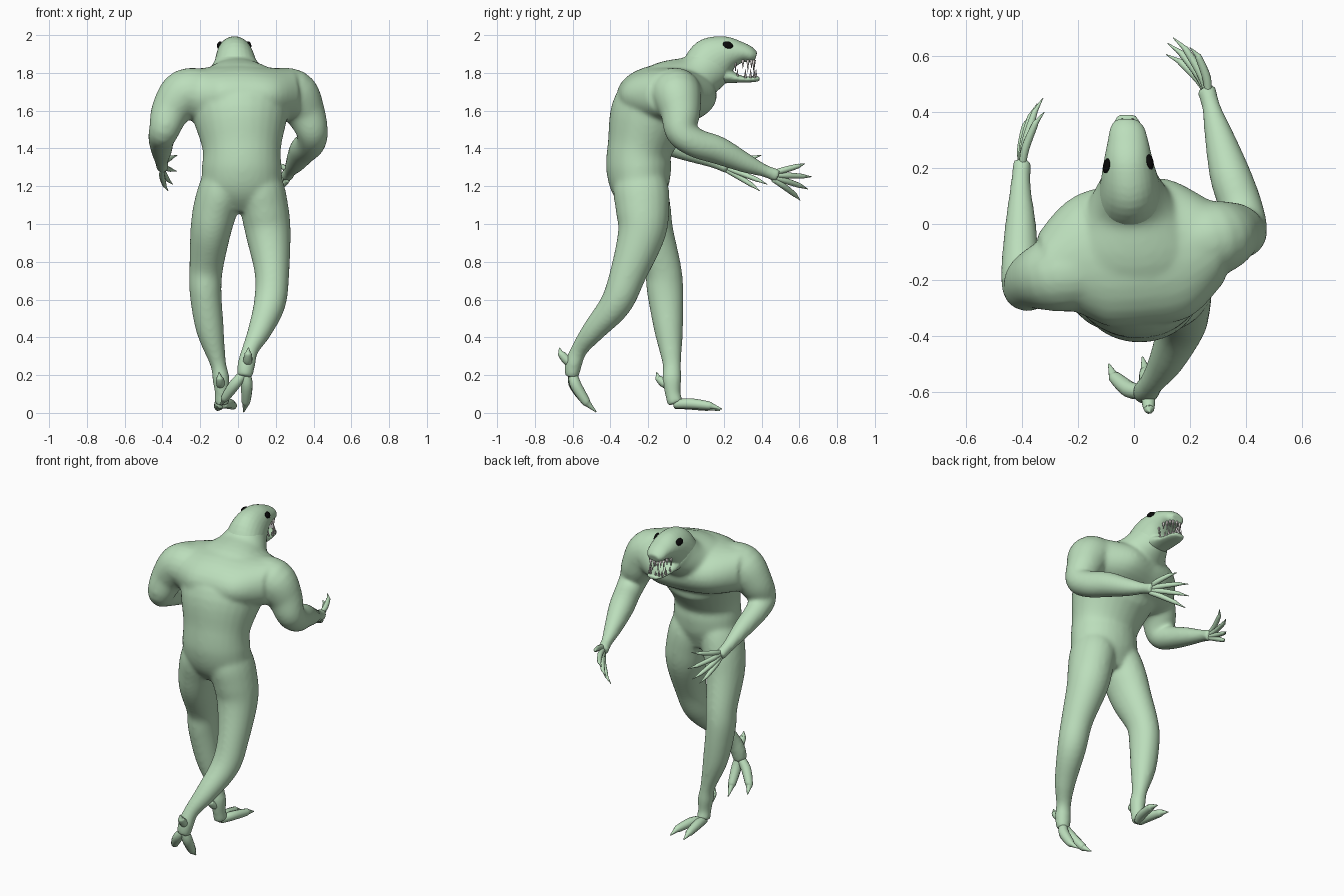
import bpy, bmesh, math
from mathutils import Vector, Matrix


def material(name, rgb):
    m = bpy.data.materials.new(name)
    m.diffuse_color = (*rgb, 1)
    return m


SKIN = material("pale green skin", (0.50, 0.73, 0.50))
BLACK = material("black eye", (0.003, 0.003, 0.003))
IVORY = material("ivory teeth", (0.70, 0.66, 0.64))


def spline(pts, steps):
    """Catmull-Rom through points of any dimension."""
    out, n = [], len(pts)
    for i in range(n - 1):
        p = [pts[max(0, min(n - 1, i + k))] for k in (-1, 0, 1, 2)]
        for s in range(steps):
            t = s / steps
            out.append([0.5 * (2 * b + (c - a) * t + (2 * a - 5 * b + 4 * c - d) * t * t
                               + (3 * b - a - 3 * c + d) * t ** 3) for a, b, c, d in zip(*p)])
    return out + [list(pts[-1])]


def loft(bm, pts, ref=(1, 0, 0), sides=20, steps=5):
    """Tube through (x, y, z, side radius, other radius) sections."""
    path = spline([p if len(p) == 5 else (*p, p[3]) for p in pts], steps)
    cs = [Vector(p[:3]) for p in path]
    rings = []
    for i, p in enumerate(path):
        t = (cs[min(i + 1, len(cs) - 1)] - cs[max(i - 1, 0)]).normalized()
        u = Vector(ref)
        u = (u - t * u.dot(t)).normalized()
        v = t.cross(u)
        rings.append([bm.verts.new(cs[i] + u * p[3] * math.cos(a) + v * p[4] * math.sin(a))
                      for a in (2 * math.pi * k / sides for k in range(sides))])
    for r, q in zip(rings, rings[1:]):
        for k in range(sides):
            j = (k + 1) % sides
            bm.faces.new((r[k], r[j], q[j], q[k]))
    bm.faces.new(rings[0][::-1])
    bm.faces.new(rings[-1])


def finish(bm, name, mat):
    bmesh.ops.recalc_face_normals(bm, faces=bm.faces)
    me = bpy.data.meshes.new(name)
    bm.to_mesh(me)
    bm.free()
    me.materials.append(mat)
    for f in me.polygons:
        f.use_smooth = True
    ob = bpy.data.objects.new(name, me)
    bpy.context.collection.objects.link(ob)
    return ob


def fuse(ob, voxel, passes):
    rm = ob.modifiers.new("fuse", 'REMESH')
    rm.mode, rm.voxel_size, rm.use_smooth_shade = 'VOXEL', voxel, True
    sm = ob.modifiers.new("soften", 'SMOOTH')
    sm.factor, sm.iterations = .5, passes


# Trunk and limbs fused into one smooth skin
bm = bmesh.new()
loft(bm, [(.015, -.22, 1.08, .13, .09), (.02, -.24, 1.18, .205, .15), (.02, -.25, 1.29, .212, .172),
          (.02, -.245, 1.4, .208, .172), (.012, -.185, 1.58, .255, .215), (0, -.09, 1.69, .27, .18),
          (-.01, .05, 1.77, .17, .13), (-.015, .13, 1.84, .115, .125), (-.018, .17, 1.87, .10, .115)], sides=28)
# Shoulder girdle, twisted with the right side forward
loft(bm, [(-.31, -.165, 1.69, .13, .125), (-.16, -.125, 1.68, .235, .15), (0, -.11, 1.68, .255, .165),
          (.16, -.085, 1.68, .25, .15), (.30, -.06, 1.69, .145, .13)], ref=(0, 1, 0), sides=28)
ARMS = {
    1: [(.18, -.07, 1.68, .14), (.29, -.05, 1.685, .135), (.355, -.03, 1.59, .108),
        (.392, -.025, 1.49, .085), (.385, .05, 1.43, .078), (.345, .17, 1.39, .075),
        (.305, .31, 1.325, .054), (.275, .42, 1.28, .034), (.258, .485, 1.255, .038)],
    -1: [(-.18, -.17, 1.68, .14), (-.28, -.18, 1.685, .135), (-.355, -.2, 1.6, .106),
         (-.39, -.225, 1.5, .083), (-.405, -.15, 1.45, .07), (-.405, 0, 1.39, .056),
         (-.405, .15, 1.33, .036), (-.398, .225, 1.298, .036)]}
for s, pts in ARMS.items():
    loft(bm, pts, ref=(s, 0, 1))
# Front (planted) leg, then trailing leg
loft(bm, [(-.05, -.25, 1.34, .09, .10), (-.085, -.24, 1.2, .118, .14), (-.12, -.22, 1.08, .118, .14),
          (-.145, -.195, .96, .108, .13), (-.168, -.125, .77, .09, .10), (-.172, -.11, .64, .085, .097),
          (-.148, -.092, .44, .074, .077), (-.105, -.075, .26, .043, .05), (-.09, -.075, .18, .046, .052),
          (-.085, -.07, .10, .038, .042), (-.085, -.055, .05, .044, .045)])
loft(bm, [(.07, -.25, 1.34, .10, .10), (.11, -.24, 1.2, .13, .145), (.14, -.23, 1.08, .128, .143),
          (.16, -.235, .95, .12, .127), (.18, -.305, .74, .092, .098),
          (.168, -.37, .58, .085, .085), (.115, -.49, .435, .064, .062), (.065, -.565, .335, .045, .045),
          (.045, -.595, .26, .048, .046), (.035, -.605, .19, .042, .038)])
fuse(finish(bm, "body", SKIN), .01, 18)

# Head and jaw, sunk into the neck
bm = bmesh.new()
loft(bm, [(-.01, .05, 1.775, .13, .105), (-.015, .135, 1.858, .108, .13), (-.02, .215, 1.90, .09, .098),
          (-.022, .295, 1.907, .073, .056), (-.025, .345, 1.893, .06, .04),
          (-.025, .37, 1.885, .04, .025)], sides=28)
loft(bm, [(-.015, .13, 1.80, .085, .06), (-.02, .21, 1.785, .075, .042), (-.022, .29, 1.767, .062, .019),
          (-.025, .36, 1.767, .05, .016), (-.025, .39, 1.77, .03, .012)])
fuse(finish(bm, "head", SKIN), .007, 5)


# Clawed digits: fleshy tubes ending in a narrow claw
def digit(bm, a, b, r, bow=(0, 0, 0)):
    a, b, w = Vector(a), Vector(b), Vector(bow)
    pts = [(*a, r * .8), (*(a.lerp(b, .3) + w), r), (*(a.lerp(b, .7) + w), r * .8),
           (*(a.lerp(b, .8) + w * .8), r * .55), (*b, r * .1)]
    loft(bm, pts, ref=(1, 0, .3), sides=10, steps=4)


bm = bmesh.new()
for k, tip in enumerate([(.20, .63, 1.32), (.14, .665, 1.25), (.12, .645, 1.185), (.115, .605, 1.125)]):
    digit(bm, (.265, .46, 1.272 - .012 * k), tip, .016, (.014, .01, 0))
finish(bm, "right_fingers", SKIN)

bm = bmesh.new()
for k, tip in enumerate([(-.32, .40, 1.365), (-.325, .45, 1.28), (-.345, .43, 1.21), (-.37, .39, 1.175)]):
    digit(bm, (-.4, .2, 1.316 - .008 * k), tip, .015, (-.012, .01, 0))
finish(bm, "left_fingers", SKIN)

bm = bmesh.new()
digit(bm, (-.09, -.06, .045), (-.11, .18, .012), .029, (0, 0, .012))
digit(bm, (-.08, -.06, .045), (-.02, .19, .02), .028, (.01, 0, .012))
digit(bm, (-.09, -.075, .15), (-.10, -.155, .215), .024, (0, -.012, -.015))
finish(bm, "front_foot_toes", SKIN)

bm = bmesh.new()
digit(bm, (.035, -.60, .21), (-.09, -.50, .04), .03, (-.012, -.022, -.005))
digit(bm, (.04, -.60, .21), (.03, -.475, .005), .031, (.01, -.022, 0))
digit(bm, (.05, -.59, .26), (.055, -.67, .345), .025, (0, -.012, -.01))
finish(bm, "rear_foot_toes", SKIN)

# Teeth: cones in a U round each jaw
bm = bmesh.new()
for z, drop, n, push in ((1.868, -.065, 11, 0), (1.772, .05, 10, .01)):
    for i in range(n):
        a = math.pi * i / (n - 1)
        x = -.024 + .052 * math.copysign(abs(math.cos(a)) ** .6, math.cos(a))
        y = .262 + push + .1 * math.sin(a) ** .8
        h = abs(drop) * (1 if i % 2 == 0 else .7)
        rot = Matrix.Rotation(math.pi if drop < 0 else 0, 4, 'X')
        bmesh.ops.create_cone(bm, segments=8, radius1=.008, radius2=.0005, depth=h, cap_ends=True,
                              matrix=Matrix.Translation((x, y, z + math.copysign(h / 2, drop))) @ rot)
finish(bm, "teeth", IVORY)

# Eyes: flattened dark ovals on the sides of the head
bm = bmesh.new()
for x, y, s in ((-.098, .208, -1), (.057, .222, 1)):
    m = (Matrix.Translation((x, y, 1.948)) @ Matrix.Rotation(.28 * s, 4, 'Z') @ Matrix.Rotation(-.4 * s, 4, 'Y')
         @ Matrix.Rotation(-.3, 4, 'X') @ Matrix.Diagonal((.011, .028, .02, 1)))
    bmesh.ops.create_uvsphere(bm, u_segments=16, v_segments=10, radius=1, matrix=m)
finish(bm, "eyes", BLACK)
